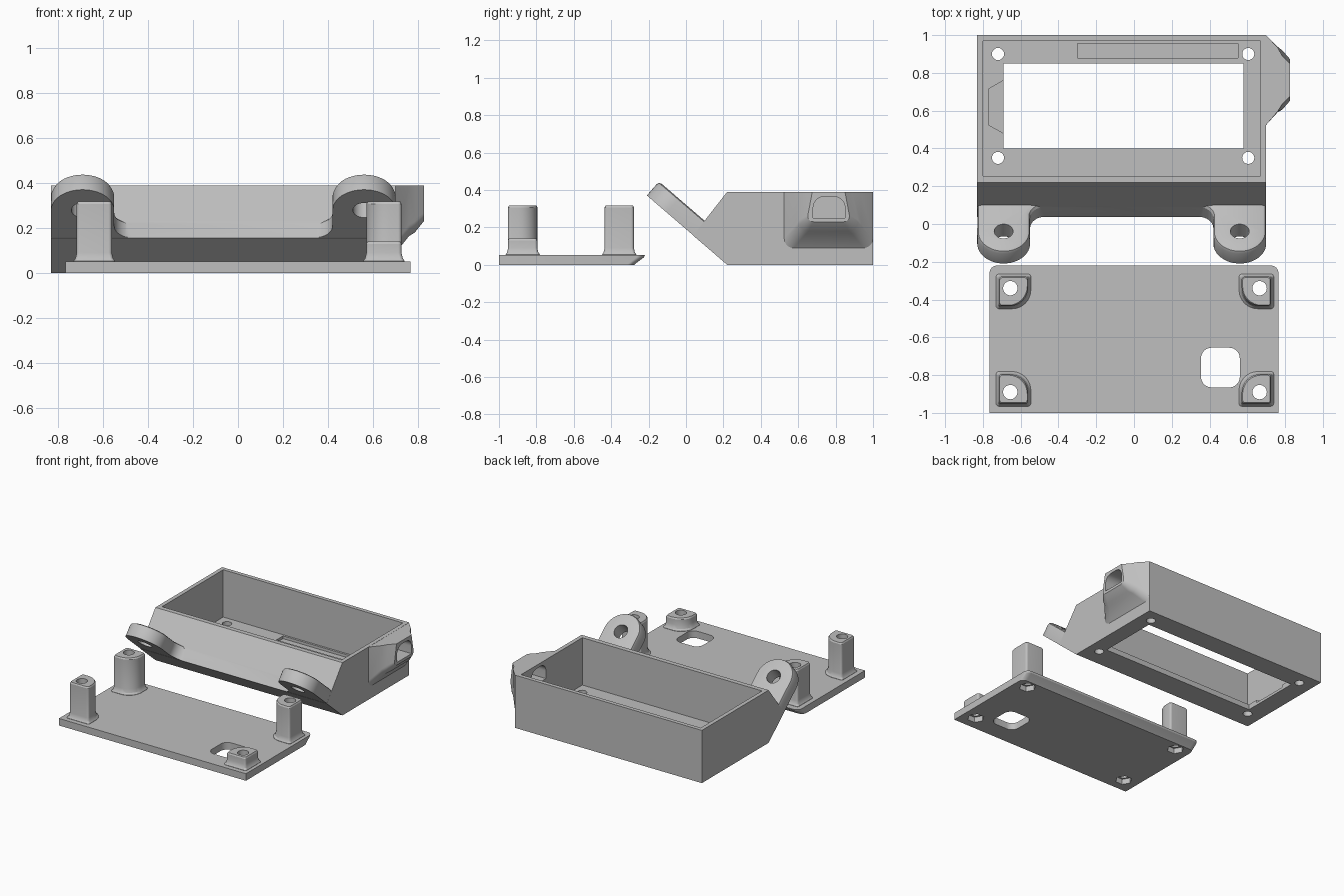
import bpy, bmesh, math
from mathutils import Vector

cube = bpy.data.objects.get("Cube")
if cube:
    bpy.data.objects.remove(cube, do_unlink=True)

grey = bpy.data.materials.new("plain grey")
grey.use_nodes = True
GREY = (0.52, 0.52, 0.52, 1)
grey.diffuse_color = GREY
grey.node_tree.nodes["Principled BSDF"].inputs["Base Color"].default_value = GREY


def rounded(corners, steps=8):
    """Outline from (a, b, radius) corners; a zero radius stays sharp."""
    out = []
    for i, (a, b, r) in enumerate(corners):
        p = Vector((a, b))
        if r == 0:
            out.append(p)
            continue
        d1 = (Vector(corners[i - 1][:2]) - p).normalized()
        d2 = (Vector(corners[(i + 1) % len(corners)][:2]) - p).normalized()
        half = d1.angle(d2) / 2
        mid = p + (d1 + d2).normalized() * r / math.sin(half)
        s = p + d1 * r / math.tan(half) - mid
        e = p + d2 * r / math.tan(half) - mid
        total = s.angle(e)
        for k in range(steps + 1):
            t = k / steps
            out.append(mid + (s * math.sin((1 - t) * total) + e * math.sin(t * total)) / math.sin(total))
    return out


def circle(a, b, r, n=32):
    return [Vector((a + r * math.cos(math.tau * i / n), b + r * math.sin(math.tau * i / n))) for i in range(n)]


def rect(a0, a1, b0, b1, r=0):
    return rounded([(a0, b0, r), (a1, b0, r), (a1, b1, r), (a0, b1, r)])


# Placement of (outline a, outline b, height) in space
def along_z(a, b, h):
    return Vector((a, b, h))


def along_x(a, b, h):
    return Vector((h, a, b))


SLOPE = Vector((0, -0.758, 0.652))
SLOPE_UP = Vector((0, 0.652, 0.758))
FOOT = Vector((0, 0.22, 0))


def on_slope(a, b, h):
    return FOOT + Vector((a, 0, 0)) + SLOPE * b + SLOPE_UP * h


def loft(name, rings, place):
    """Solid through a list of (height, outline) rings."""
    bm = bmesh.new()
    loops = [[bm.verts.new(place(p[0], p[1], h)) for p in pts] for h, pts in rings]
    n = len(loops[0])
    for lo, hi in zip(loops, loops[1:]):
        for i in range(n):
            j = (i + 1) % n
            bm.faces.new((lo[i], lo[j], hi[j], hi[i]))
    bm.faces.new(loops[0])
    bm.faces.new(loops[-1])
    bmesh.ops.recalc_face_normals(bm, faces=bm.faces)
    mesh = bpy.data.meshes.new(name)
    bm.to_mesh(mesh)
    bm.free()
    ob = bpy.data.objects.new(name, mesh)
    mesh.materials.append(grey)
    bpy.context.collection.objects.link(ob)
    return ob


def prism(name, pts, lo, hi, place=along_z):
    return loft(name, [(lo, pts), (hi, pts)], place)


def combine(base, others, operation):
    for other in others:
        mod = base.modifiers.new("combine", 'BOOLEAN')
        mod.operation, mod.object, mod.solver = operation, other, 'EXACT'
    deps = bpy.context.evaluated_depsgraph_get()
    mesh = bpy.data.meshes.new_from_object(base.evaluated_get(deps))
    base.modifiers.clear()
    base.data = mesh
    for other in others:
        bpy.data.objects.remove(other, do_unlink=True)


# ---- Case: box with a sloped front ----
LEFT, RIGHT, TOP = -0.83, 0.70, 0.39
MID = (LEFT + RIGHT) / 2
lip = on_slope(0, 0.24, 0)
profile = rounded([(0.22, 0, 0), (1, 0, 0), (1, TOP, 0), (0.22, TOP, 0), (lip.y, lip.z, 0)])
case = prism("case", profile, LEFT, RIGHT, along_x)


# Mounting ears on the slope, with a rounded tip and a fillet into the front
def ear_outline(side, inset):
    r = 0.14 - inset
    cx, cv = 0.625, 0.427
    pts = [Vector((cx + 0.139 - inset, 0.15))]
    pts += [Vector((cx + r * math.cos(t), cv + r * math.sin(t)))
            for t in [math.pi * k / 24 for k in range(25)]]
    inner, base = cx - r, 0.24 - inset
    pts += rounded([(inner, cv, 0), (inner, base, 0.08), (inner - 0.2, base, 0)])[1:-1]
    pts += [Vector((inner - 0.1, 0.15))]
    return [Vector((MID + side * p.x, p.y)) for p in pts]


ears, ear_holes = [], []
for side in (-1, 1):
    steps = ((0.001, 0), (0.08, 0), (0.094, 0.006), (0.1, 0.02))
    ears.append(loft("ear", [(h, ear_outline(side, d)) for h, d in steps], on_slope))
    ear_holes.append(prism("ear_hole", circle(MID + side * 0.625, 0.427, 0.05), -0.1, 0.2, on_slope))


# Cable outlet: stepped boss on the left wall
def outlet(y0, y1, z, lean, r):
    t = TOP - 0.001
    return rounded([(y0, z, r), (y1, z, r), (y1 - lean, t, 0), (y0 + lean, t, 0)])


boss = loft("cable_boss", [
    (0.685, outlet(0.525, 0.999, 0.09, 0, 0.05)),
    (0.70, outlet(0.525, 0.999, 0.09, 0, 0.05)),
    (0.76, outlet(0.59, 0.94, 0.165, 0.005, 0.05)),
    (0.785, outlet(0.595, 0.93, 0.18, 0.04, 0.05)),
    (0.825, outlet(0.645, 0.88, 0.23, 0.03, 0.03)),
], along_x)
combine(case, ears + [boss], 'UNION')

# Cavity, display window, shallow floor recesses, screw holes, cable opening
FLOOR = 0.04
cuts = [
    prism("cavity", rect(LEFT + 0.03, RIGHT - 0.03, 0.255, 0.97), FLOOR, 0.6),
    prism("window", rect(-0.69, 0.58, 0.40, 0.85), -0.1, 0.2),
    prism("slot", rect(-0.30, 0.55, 0.88, 0.955), FLOOR / 2, 0.2),
    prism("notch", rounded([(-0.6, 0.48, 0), (-0.69, 0.48, 0), (-0.77, 0.525, 0),
                            (-0.77, 0.715, 0), (-0.69, 0.76, 0), (-0.6, 0.76, 0)]), FLOOR / 2, 0.2),
    prism("cable_opening", rounded([(0.68, 0.25, 0), (0.85, 0.25, 0), (0.85, 0.365, 0.06),
                                    (0.68, 0.365, 0.06)]), 0.6, 0.9, along_x),
]
cuts += [prism("screw_hole", circle(x, y, 0.032), -0.1, 0.2) for x in (-0.72, 0.605) for y in (0.35, 0.9)]
combine(case, ear_holes + cuts, 'DIFFERENCE')


# ---- Lid: plate with an undercut back edge ----
def lid_outline(back):
    return rounded([(-0.765, -1, 0), (0.765, -1, 0), (0.765, back, 0.04), (-0.765, back, 0.04)])


lid = loft("lid", [(z, lid_outline(b)) for z, b in
                   ((0, -0.275), (0.01, -0.265), (0.04, -0.225), (0.052, -0.22))], along_z)

# Corner posts with one big inner round, a flared foot and a nut pocket
posts, holes = [], []
for x, sx in ((-0.655, -1), (0.665, 1)):
    for y, sy in ((-0.89, -1), (-0.34, 1)):
        height = 0.14 if sx > 0 and sy < 0 else 0.317

        def post_outline(g):
            o, i = 0.061 + g, -0.095 - g
            corners = [(o, o, 0.015), (i, o, 0.015), (i, i, 0.1), (o, i, 0.015)]
            return [Vector((x + sx * p.x, y + sy * p.y)) for p in rounded(corners)]

        rings = ((0.03, 0.014), (0.054, 0.014), (0.065, 0.006), (0.09, 0),
                 (height - 0.01, 0), (height, -0.005))
        posts.append(loft("post", [(z, post_outline(g)) for z, g in rings], along_z))
        holes.append(prism("bolt_hole", circle(x, y, 0.038), -0.1, 0.5))
        holes.append(prism("nut_pocket", circle(x, y, 0.058, 6), -0.1, 0.04))
combine(lid, posts, 'UNION')
holes.append(prism("lid_opening", rect(0.355, 0.56, -0.865, -0.655, 0.055), -0.1, 0.2))
combine(lid, holes, 'DIFFERENCE')

# Smooth the rounds, keep the edges crisp
for ob in (case, lid):
    bpy.ops.object.select_all(action='DESELECT')
    ob.select_set(True)
    bpy.context.view_layer.objects.active = ob
    bpy.ops.object.shade_smooth_by_angle(angle=math.radians(25))
